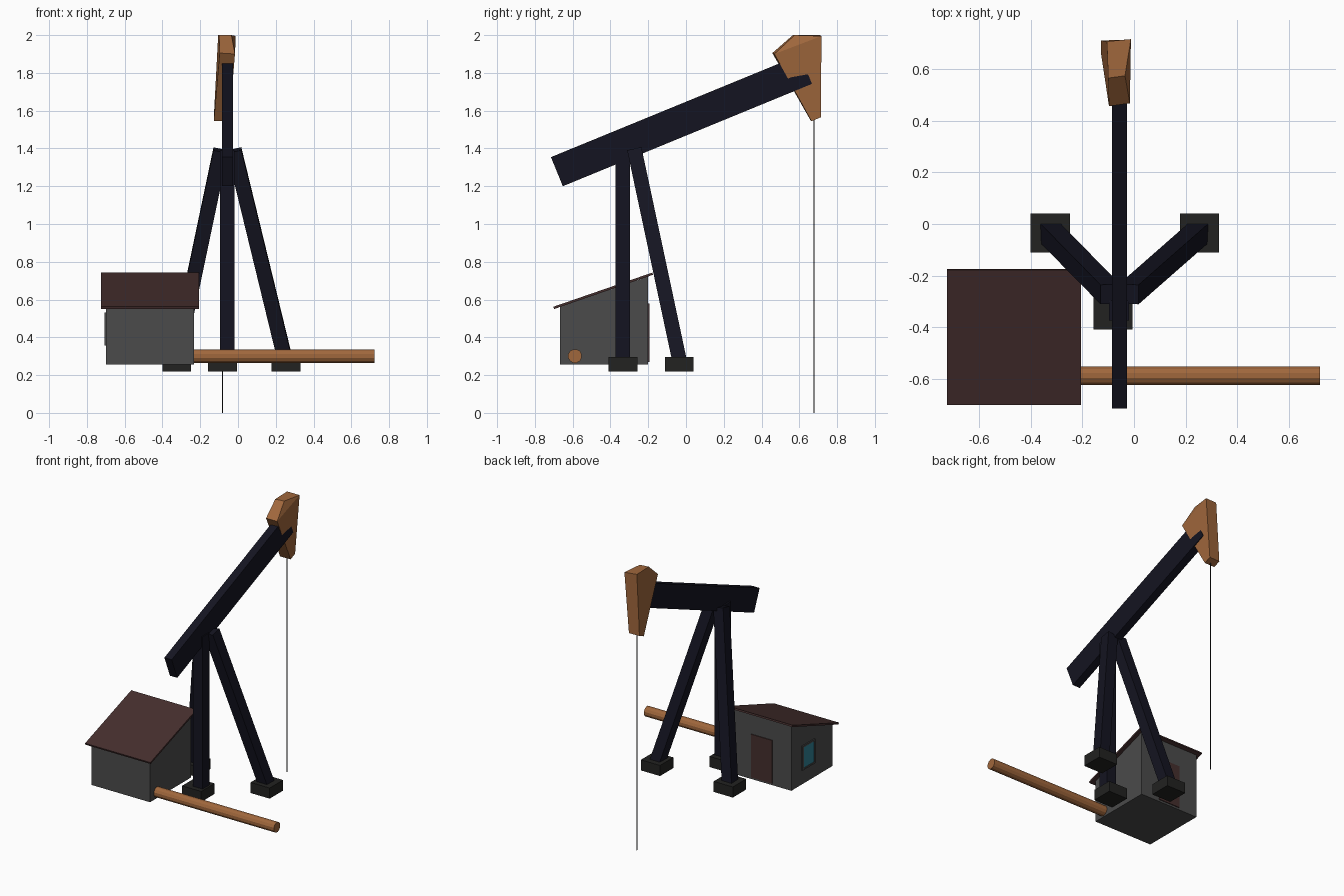
import bpy, bmesh, math
from mathutils import Vector, Matrix

if "Cube" in bpy.data.objects:
    bpy.data.objects.remove(bpy.data.objects["Cube"])


def mat(name, r, g, b):
    m = bpy.data.materials.new(name)
    m.diffuse_color = (r, g, b, 1)
    m.use_nodes = True
    m.node_tree.nodes["Principled BSDF"].inputs["Base Color"].default_value = m.diffuse_color
    return m


NAVY = mat("dark_steel", .007, .007, .015)
BROWN = mat("rust_brown", .35, .135, .045)
ROOF = mat("roof_brown", .06, .028, .027)
WALL = mat("wall_grey", .07, .07, .07)
FOOT = mat("footing_grey", .016, .016, .015)
GLASS = mat("window_blue", .03, .22, .30)


def mesh_obj(name, verts, faces, m):
    bm = bmesh.new()
    vs = [bm.verts.new(v) for v in verts]
    for f in faces:
        bm.faces.new([vs[i] for i in f])
    bmesh.ops.recalc_face_normals(bm, faces=bm.faces)
    me = bpy.data.meshes.new(name)
    bm.to_mesh(me)
    bm.free()
    me.materials.append(m)
    ob = bpy.data.objects.new(name, me)
    bpy.context.collection.objects.link(ob)
    return ob


def prism(name, profile, x0, x1, m):
    """Extrude a (y, z) profile along x."""
    n = len(profile)
    verts = [(x, y, z) for x in (x0, x1) for y, z in profile]
    faces = [range(n), range(n, 2 * n)]
    faces += [(i, (i + 1) % n, n + (i + 1) % n, n + i) for i in range(n)]
    return mesh_obj(name, verts, faces, m)


def box(name, x0, x1, y0, y1, z0, z1, m):
    return prism(name, [(y0, z0), (y1, z0), (y1, z1), (y0, z1)], x0, x1, m)


def strut(name, a, b, w, m):
    """Square bar from a to b."""
    a, b = Vector(a), Vector(b)
    d = (b - a).normalized()
    sx = (Vector((1, 0, 0)) - d * d.x).normalized() * w / 2
    sy = d.cross(sx).normalized() * w / 2
    verts = [p + sx * i + sy * j for p in (a, b)
             for i, j in ((-1, -1), (1, -1), (1, 1), (-1, 1))]
    faces = [(0, 1, 2, 3), (4, 5, 6, 7)]
    faces += [(i, (i + 1) % 4, 4 + (i + 1) % 4, 4 + i) for i in range(4)]
    return mesh_obj(name, verts, faces, m)


def circle(cy, cz, r, n):
    return [(cy + r * math.cos(2 * math.pi * (i + .5) / n),
             cz + r * math.sin(2 * math.pi * (i + .5) / n)) for i in range(n)]


# walking beam
prism("walking_beam", [(-.652, 1.20), (.667, 1.742), (.604, 1.895), (-.715, 1.354)],
      -.085, -.027, NAVY)

# slightly twisted beam head: left side, then right side
left = [(-.097, .457, 1.905), (-.10, .566, 2.0), (-.105, .708, 2.0),
        (-.128, .712, 1.565), (-.128, .662, 1.544)]
right = [(-.016, .468, 1.90), (-.035, .575, 2.0), (-.012, .717, 1.995),
         (-.046, .714, 1.565), (-.046, .664, 1.544)]
mesh_obj("beam_head", left + right,
         [(0, 1, 2), (0, 2, 3, 4), (5, 6, 7), (5, 7, 8, 9), (0, 1, 6, 5),
          (1, 2, 7, 6), (2, 3, 8, 7), (3, 4, 9, 8), (4, 0, 5, 9)], BROWN)

# cable
box("cable", -.0855, -.0805, .6745, .6795, 0, 1.57, FOOT)

# tripod legs and their footings
legs = {
    "left": ((-.325, -.035), (-.325, -.035, .28), (-.092, -.272, 1.39)),
    "right": ((.254, -.035), (.25, -.035, .28), (-.02, -.272, 1.39)),
    "front": ((-.082, -.334), (-.058, -.336, .28), (-.058, -.336, 1.39)),
}
for side, ((fx, fy), a, b) in legs.items():
    box(side + "_footing", fx - .076, fx + .076, fy - .076, fy + .076, .22, .296, FOOT)
    strut(side + "_leg", a, b, .077, NAVY)

# hut with sloping roof
prism("hut_walls", [(-.667, .256), (-.20, .256), (-.20, .722), (-.667, .561)],
      -.698, -.233, WALL)
prism("hut_roof", [(-.698, .55), (-.175, .731), (-.178, .743), (-.702, .562)],
      -.725, -.206, ROOF)

# door on the back wall, framed window on the left wall
box("door", -.55, -.38, -.21, -.194, .27, .58, ROOF)
box("window_pane", -.702, -.69, -.45, -.33, .37, .52, GLASS)
for i, (y0, y1, z0, z1) in enumerate([(-.462, -.45, .358, .532), (-.33, -.318, .358, .532),
                                      (-.45, -.33, .358, .37), (-.45, -.33, .52, .532)]):
    box("window_frame_%d" % i, -.706, -.69, y0, y1, z0, z1, WALL)

# pipe leaving the hut
prism("pipe", circle(-.588, .301, .037, 12), -.30, .722, BROWN)
